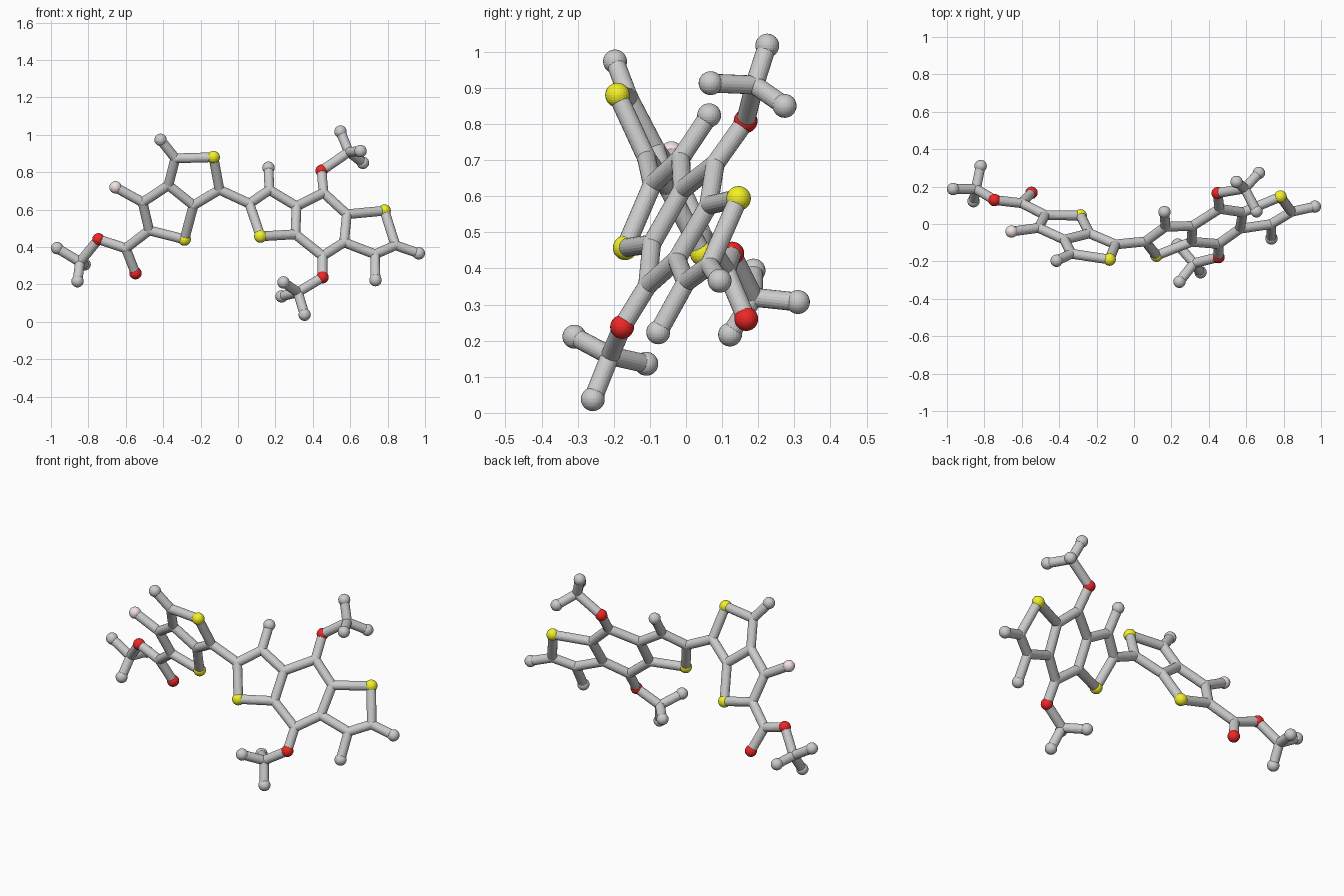
import bpy, bmesh
from mathutils import Vector, Matrix

if "Cube" in bpy.data.objects:
    bpy.data.objects.remove(bpy.data.objects["Cube"])

# Flat ring systems: (x, z) given, y follows from each tilted plane
left = {
    'S1': (-.286, .441), 'S2': (-.131, .88), 'F': (-.655, .719), 'Ma': (-.414, .973),
    'a': (-.335, .874), 'b': (-.372, .73), 'c': (-.51, .639), 'd': (-.475, .489),
    'e': (-.238, .623), 'f': (-.099, .706), 'g': (-.60, .393)}
right = {
    'S3': (.12, .457), 'S4': (.783, .594), 'k': (.061, .632), 'l': (.168, .705),
    'm': (.313, .618), 'n': (.307, .468), 'p': (.457, .69), 'q': (.582, .575),
    'r': (.567, .425), 's': (.452, .352), 't': (.733, .361), 'u': (.842, .409)}
# Side groups: (x, y, z)
atoms = {
    'O1': (-.548, .167, .26), 'O2': (-.746, .128, .441), 'h': (-.845, .188, .32),
    'M1': (-.967, .187, .394), 'M2': (-.858, .122, .217), 'M3': (-.82, .31, .307),
    'Ml': (.163, .064, .824), 'Mt': (.735, -.077, .223), 'Mu': (.967, .093, .366),
    'O3': (.447, .165, .808), 'v': (.592, .19, .908), 'M4': (.548, .225, 1.017),
    'M5': (.655, .068, .913), 'M6': (.668, .273, .85),
    'O4': (.452, -.177, .238), 'w': (.32, -.21, .158), 'M7': (.243, -.309, .211),
    'M8': (.233, -.11, .136), 'M9': (.356, -.258, .038)}
atoms.update({k: (x, .221 - .136 * x - .487 * z, z) for k, (x, z) in left.items()})
atoms.update({k: (x, -.463 + .36 * x + .55 * z, z) for k, (x, z) in right.items()})
atoms = {k: Vector(p) for k, p in atoms.items()}

# Bonds as chains of neighbouring atoms
chains = [
    'a S2 f e b a', 'b c d S1 e', 'a Ma', 'c F', 'd g O1', 'g O2 h M1', 'M2 h M3',
    'f k l m n S3 k', 'l Ml', 'm p q r s n', 'q S4 u t r', 't Mt', 'u Mu',
    'p O3 v M4', 'M5 v M6', 's O4 w M7', 'M8 w M9']


def add_object(name, bm, colour=None):
    mesh = bpy.data.meshes.new(name)
    bm.to_mesh(mesh)
    bm.free()
    ob = bpy.data.objects.new(name, mesh)
    bpy.context.collection.objects.link(ob)
    if colour:
        mat = bpy.data.materials.new(name)
        mat.diffuse_color = (*colour, 1)
        mat.use_nodes = True
        mat.node_tree.nodes["Principled BSDF"].inputs["Base Color"].default_value = mat.diffuse_color
        mesh.materials.append(mat)


def balls(name, keys, radius, colour=None):
    bm = bmesh.new()
    for k in keys:
        bmesh.ops.create_uvsphere(bm, u_segments=24, v_segments=16, radius=radius,
                                  matrix=Matrix.Translation(atoms[k]))
    add_object(name, bm, colour)


# Sticks
bm = bmesh.new()
for chain in chains:
    keys = chain.split()
    for i, j in zip(keys, keys[1:]):
        p, q = atoms[i], atoms[j]
        turn = (q - p).to_track_quat('Z', 'Y').to_matrix().to_4x4()
        bmesh.ops.create_cone(bm, cap_ends=True, segments=20, radius1=.026, radius2=.026,
                              depth=(q - p).length,
                              matrix=Matrix.Translation((p + q) / 2) @ turn)
add_object('bond_sticks', bm)

# Balls by element
balls('carbon_joints', [k for k in atoms if k.islower()], .027)
balls('end_balls', [k for k in atoms if k[0] == 'M'], .033)
balls('sulfur_balls', [k for k in atoms if k[0] == 'S'], .034, (.9, .87, .02))
balls('oxygen_balls', [k for k in atoms if k[0] == 'O'], .033, (.85, .02, .02))
balls('fluorine_ball', ['F'], .033, (.9, .76, .78))
